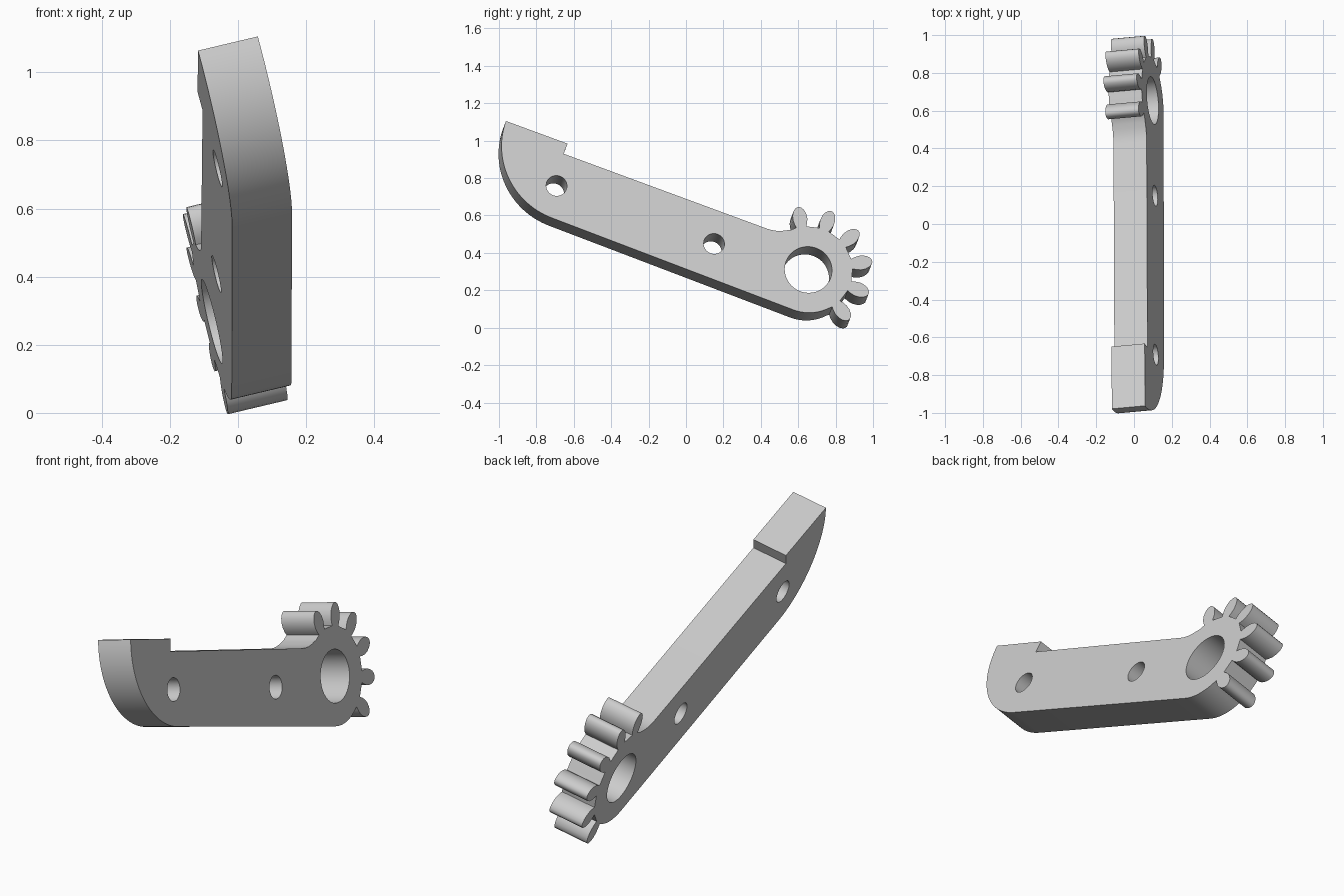
import bpy, bmesh
from math import sin, cos, radians
from mathutils import Vector, Matrix

cube = bpy.data.objects.get("Cube")
if cube:
    bpy.data.objects.remove(cube)

# Tilted plate frame: n is the thickness direction, e1 and e2 span the face
n = Vector((0.175, 0.016, 0.0415)).normalized()
e1 = (Vector((0, 1, 0)) - n * n.y).normalized()
e2 = n.cross(e1)
THICK = 0.181
origin = Vector((0.225 / n.x, 0, 0))


def loc(y, z):
    """Face coordinates of the face point seen at (y, z) from the side."""
    a = y / e1.y
    return Vector((a, (z - a * e1.z) / e2.z))


def polar(c, r, deg):
    return c + Vector((cos(radians(deg)), sin(radians(deg)))) * r


def arc(c, r, start, end, steps):
    return [polar(c, r, start + (end - start) * i / steps) for i in range(steps + 1)]


ROOT, TILT = 0.236, -19.6
gear = loc(0.654, 0.31)
heel = loc(-0.574, 0.962)

# Tooth flank: radius and half width
flank = [(0.237, 0.027), (0.255, 0.034), (0.28, 0.039), (0.305, 0.037),
         (0.327, 0.029), (0.341, 0.017), (0.347, 0.006)]


def tooth(deg):
    radial = polar(Vector((0, 0)), 1, deg)
    side = Vector((-radial.y, radial.x))
    left = [gear + radial * r + side * w for r, w in flank]
    right = [gear + radial * r - side * w for r, w in reversed(flank)]
    return left + right


# Outline, clockwise: notched head, arm top, fillet, gear sector, rounded heel
outline = [loc(-0.633, 0.984), loc(-0.654, 0.93), loc(0.434, 0.529),
           loc(0.458, 0.522), loc(0.485, 0.518), loc(0.515, 0.518), loc(0.54, 0.521)]
outline.append(polar(gear, ROOT, 113))
for k in range(6):
    deg = 99 - 30 * k
    outline += tooth(deg)
    if k < 5:
        outline += arc(gear, ROOT, deg - 11, deg - 19, 2)
outline += arc(gear, ROOT, -62, TILT - 90, 10)
outline += arc(heel, 0.414, TILT - 90, TILT - 180, 28)

# Bore and two pin holes
loops = [outline]
for c, r, seg in ((gear, 0.127, 48), (loc(-0.692, 0.759), 0.056, 32),
                  (loc(0.15, 0.449), 0.056, 32)):
    loops.append(arc(c, r, 0, 360, seg)[:-1])

# Fill the profile and extrude it through the thickness
bm = bmesh.new()
edges = []
for loop in loops:
    vs = [bm.verts.new((p.x, p.y, 0)) for p in loop]
    edges += [bm.edges.new((vs[i - 1], vs[i])) for i in range(len(vs))]
bmesh.ops.triangle_fill(bm, edges=edges, use_beauty=True, normal=(0, 0, 1))
ext = bmesh.ops.extrude_face_region(bm, geom=bm.faces[:], use_keep_orig=True)
moved = [g for g in ext["geom"] if isinstance(g, bmesh.types.BMVert)]
bmesh.ops.translate(bm, verts=moved, vec=(0, 0, -THICK))
bmesh.ops.recalc_face_normals(bm, faces=bm.faces[:])
frame = Matrix((e1, e2, n)).transposed().to_4x4()
bm.transform(Matrix.Translation(origin) @ frame)

mesh = bpy.data.meshes.new("gear_lever")
bm.to_mesh(mesh)
bm.free()
lever = bpy.data.objects.new("gear_lever", mesh)
bpy.context.collection.objects.link(lever)

# Plain grey material
grey = bpy.data.materials.new("light_grey")
grey.use_nodes = True
colour = (0.6, 0.6, 0.6, 1)
grey.diffuse_color = colour
grey.node_tree.nodes["Principled BSDF"].inputs["Base Color"].default_value = colour
mesh.materials.append(grey)

bpy.ops.object.select_all(action='DESELECT')
lever.select_set(True)
bpy.context.view_layer.objects.active = lever
bpy.ops.object.shade_smooth_by_angle(angle=radians(30))
